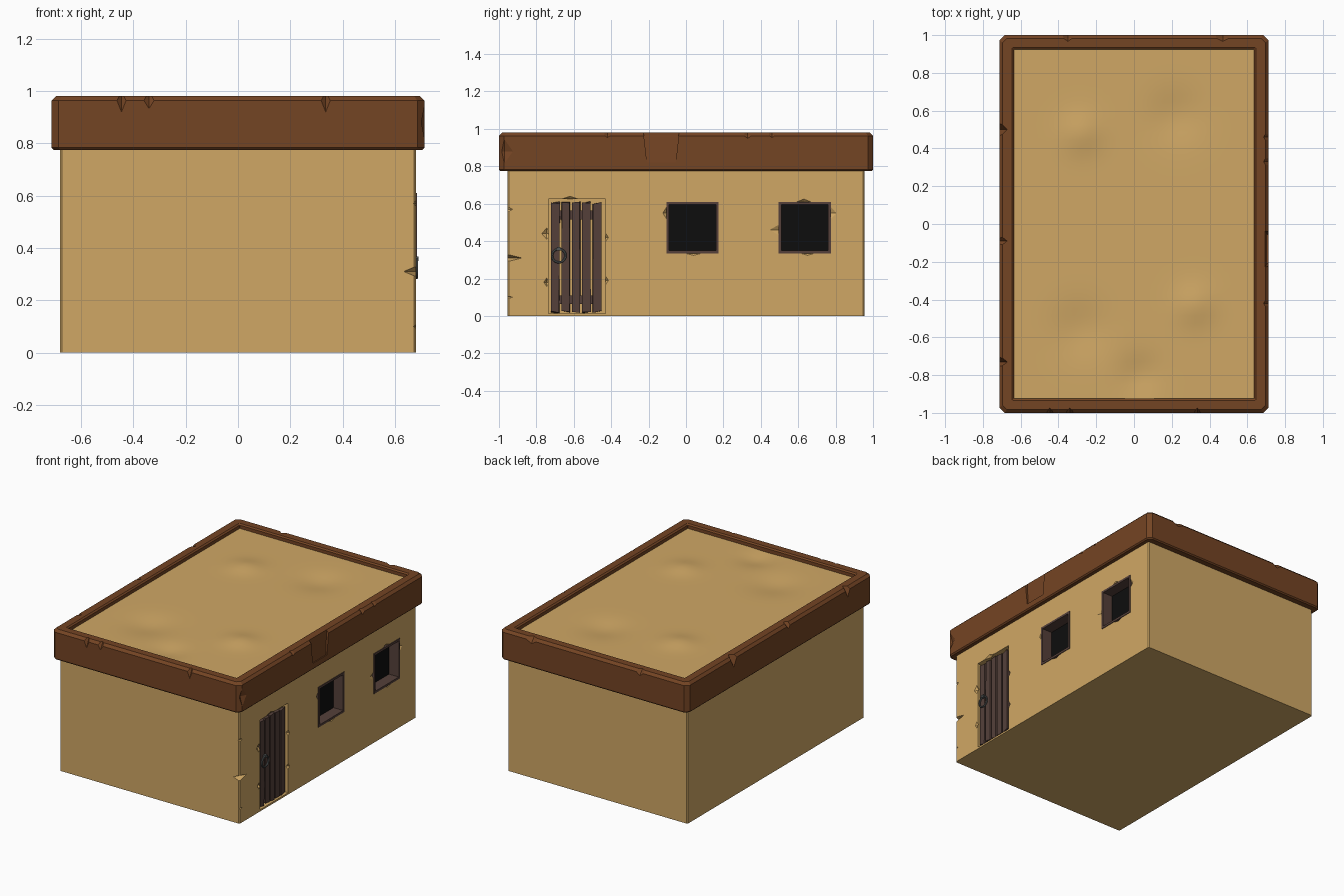
import bpy, bmesh, math, random
from mathutils import Matrix, Vector

if "Cube" in bpy.data.objects:
    bpy.data.objects.remove(bpy.data.objects["Cube"])

random.seed(4)

def mat(name, c):
    m = bpy.data.materials.new(name)
    m.diffuse_color = (*c, 1)
    m.use_nodes = True
    m.node_tree.nodes["Principled BSDF"].inputs["Base Color"].default_value = m.diffuse_color
    return m

SAND = mat("sand", (0.63, 0.39, 0.13))
BROWN = mat("brown_trim", (0.175, 0.058, 0.017))
WOOD = mat("dark_wood", (0.09, 0.051, 0.042))
BLACK = mat("black_opening", (0.004, 0.004, 0.004))
IRON = mat("iron", (0.09, 0.1, 0.1))

def finish(bm, name, material):
    bmesh.ops.recalc_face_normals(bm, faces=bm.faces)
    me = bpy.data.meshes.new(name)
    bm.to_mesh(me)
    bm.free()
    ob = bpy.data.objects.new(name, me)
    bpy.context.collection.objects.link(ob)
    me.materials.append(material)
    return ob

def add_box(bm, x, y, z):
    """Axis-aligned box from three (min, max) ranges."""
    c = Vector([(a + b) / 2 for a, b in (x, y, z)])
    s = [b - a for a, b in (x, y, z)]
    return bmesh.ops.create_cube(bm, size=1, matrix=Matrix.Translation(c) @ Matrix.Diagonal((*s, 1)))["verts"]

def add_chip(bm, loc, scale):
    """Octahedral bite used to chip edges."""
    bmesh.ops.create_uvsphere(bm, u_segments=4, v_segments=2, radius=1,
                              matrix=Matrix.Translation(loc) @ Matrix.Diagonal((*scale, 1)))

def cut(target, bm, material):
    """Subtract a cutter mesh from the target and remove the cutter."""
    cutter = finish(bm, "cutter", material)
    cutter.hide_render = True
    mod = target.modifiers.new("cut", 'BOOLEAN')
    mod.object, mod.operation, mod.solver, mod.use_self = cutter, 'DIFFERENCE', 'EXACT', True
    bpy.context.view_layer.objects.active = target
    bpy.ops.object.modifier_apply(modifier=mod.name)
    bpy.data.objects.remove(cutter)

# Walls: solid block with softened vertical corners
bm = bmesh.new()
add_box(bm, (-0.68, 0.68), (-0.955, 0.955), (0, 0.9))
edges = [e for e in bm.edges if abs(e.verts[0].co.z - e.verts[1].co.z) > 0.5]
bmesh.ops.bevel(bm, geom=edges, offset=0.008, segments=1, affect='EDGES')
walls = finish(bm, "walls", SAND)

# Door and window recesses
WINDOWS = (0.035, 0.635)
bm = bmesh.new()
add_box(bm, (0.64, 0.8), (-0.735, -0.43), (0.012, 0.625))
for y in WINDOWS:
    add_box(bm, (0.6, 0.8), (y - 0.14, y + 0.14), (0.335, 0.61))
cut(walls, bm, SAND)

# Chips along the front right corner, the door surround and the far window
bm = bmesh.new()
for loc, s in [((0.69, -0.96, 0.31), (0.06, 0.10, 0.025)),
               ((0.69, -0.96, 0.57), (0.022, 0.06, 0.035)),
               ((0.69, -0.96, 0.10), (0.022, 0.06, 0.02)),
               ((0.685, -0.745, 0.44), (0.02, 0.035, 0.04)),
               ((0.685, -0.745, 0.18), (0.02, 0.02, 0.03)),
               ((0.685, -0.43, 0.42), (0.02, 0.02, 0.03)),
               ((0.685, -0.43, 0.19), (0.02, 0.02, 0.03)),
               ((0.685, -0.62, 0.625), (0.02, 0.06, 0.02)),
               ((0.685, 0.50, 0.46), (0.02, 0.07, 0.04)),
               ((0.685, 0.77, 0.55), (0.02, 0.045, 0.05)),
               ((0.685, 0.63, 0.61), (0.02, 0.05, 0.02)),
               ((0.685, 0.65, 0.335), (0.02, 0.05, 0.015)),
               ((0.685, -0.105, 0.55), (0.02, 0.025, 0.04)),
               ((0.685, 0.04, 0.335), (0.02, 0.06, 0.015))]:
    add_chip(bm, loc, s)
cut(walls, bm, SAND)

# Roof trim: closed ring swept through chamfered rectangular loops
bm = bmesh.new()
loops = []
for hx, hy, z, c in [(0.635, 0.925, 0.775, 0.002), (0.704, 0.992, 0.775, 0.025),
                     (0.712, 1.0, 0.783, 0.027), (0.712, 1.0, 0.963, 0.027),
                     (0.695, 0.983, 0.98, 0.022), (0.645, 0.935, 0.98, 0.004),
                     (0.635, 0.925, 0.972, 0.002)]:
    pts = [(hx, -hy + c), (hx, hy - c), (hx - c, hy), (-hx + c, hy),
           (-hx, hy - c), (-hx, -hy + c), (-hx + c, -hy), (hx - c, -hy)]
    loops.append([bm.verts.new((x, y, z)) for x, y in pts])
for a, b in zip(loops, loops[1:] + loops[:1]):
    for i in range(8):
        j = (i + 1) % 8
        bm.faces.new((a[i], a[j], b[j], b[i]))
trim = finish(bm, "roof_trim", BROWN)

# Notches in the trim's outer top edge
bm = bmesh.new()
for x, w, d in [(-0.445, 0.028, 0.07), (-0.34, 0.035, 0.055), (0.335, 0.028, 0.07)]:
    add_chip(bm, (x, -1.003, 0.982), (w, 0.03, d))
for x, w in [(-0.35, 0.05), (0.47, 0.07)]:
    add_chip(bm, (x, 1.0, 0.982), (w, 0.035, 0.04))
for y, w, d in [(-0.73, 0.035, 0.07), (-0.09, 0.035, 0.04), (0.5, 0.045, 0.08)]:
    add_chip(bm, (-0.714, y, 0.982), (0.045, w, d))
for y, w, d in [(0.33, 0.05, 0.035), (0.46, 0.05, 0.03), (-0.42, 0.05, 0.03)]:
    add_chip(bm, (0.714, y, 0.982), (0.03, w, d))
add_chip(bm, (0.714, -0.97, 0.88), (0.02, 0.05, 0.07))
# Large broken patch on the right side
vs = add_box(bm, (0.69, 0.76), (-0.235, -0.03), (0.82, 1.05))
for v in vs:
    if v.co.z < 0.9:
        v.co.y = -0.13 + (v.co.y + 0.13) * 0.75
        v.co.x += 0.015
cut(trim, bm, BROWN)

# Sandy roof: gently undulating sheet inside the trim
BUMPS = [(-0.28, 0.48, 0.10, 0.02), (0.22, 0.57, 0.13, -0.018), (-0.28, -0.56, 0.14, -0.018),
         (0.32, -0.43, 0.10, 0.02), (0.03, -0.80, 0.10, -0.018)]
bm = bmesh.new()
bmesh.ops.create_grid(bm, x_segments=32, y_segments=46, size=1,
                      matrix=Matrix.Translation((0, 0, 0.95)) @ Matrix.Diagonal((0.64, 0.93, 1, 1)))
for v in bm.verts:
    for x, y, r, h in BUMPS:
        v.co.z += h * math.exp(-((v.co.x - x) ** 2 + (v.co.y - y) ** 2) / (r * r))
for f in bm.faces:
    f.smooth = True
finish(bm, "roof_surface", SAND)

# Windows: dark wooden lining with a black opening behind it
for n, y in enumerate(WINDOWS, 1):
    a, b, lo, hi, t = y - 0.14, y + 0.14, 0.335, 0.61, 0.015
    bm = bmesh.new()
    X = (0.6, 0.684)
    add_box(bm, X, (a, a + t), (lo, hi))
    add_box(bm, X, (b - t, b), (lo, hi))
    add_box(bm, X, (a + t, b - t), (lo, lo + t))
    add_box(bm, X, (a + t, b - t), (hi - t, hi))
    finish(bm, f"window_frame_{n}", WOOD)
    bm = bmesh.new()
    add_box(bm, (0.6, 0.61), (a + t, b - t), (lo + t, hi - t))
    finish(bm, f"window_opening_{n}", BLACK)

# Door: five ragged planks on two battens
bm = bmesh.new()
for i in range(5):
    y = -0.72 + i * 0.0555
    vs = add_box(bm, (0.652, 0.674), (y, y + 0.043), (0.022, 0.605))
    for v in vs:
        v.co.z += random.uniform(-0.008, 0.008)
        v.co.y += random.uniform(-0.003, 0.003)
finish(bm, "door_planks", WOOD)
bm = bmesh.new()
for z in ((0.065, 0.11), (0.515, 0.565)):
    add_box(bm, (0.64, 0.66), (-0.72, -0.455), z)
finish(bm, "door_battens", WOOD)

# Ring handle with its small mount
bpy.ops.mesh.primitive_torus_add(major_segments=20, minor_segments=6, major_radius=0.036, minor_radius=0.006,
                                 location=(0.682, -0.68, 0.322), rotation=(0, math.pi / 2, 0))
ring = bpy.context.object
ring.name = "door_ring"
ring.data.materials.append(IRON)
bpy.ops.object.shade_smooth_by_angle()
bm = bmesh.new()
add_box(bm, (0.67, 0.69), (-0.69, -0.67), (0.35, 0.368))
finish(bm, "ring_mount", IRON)
